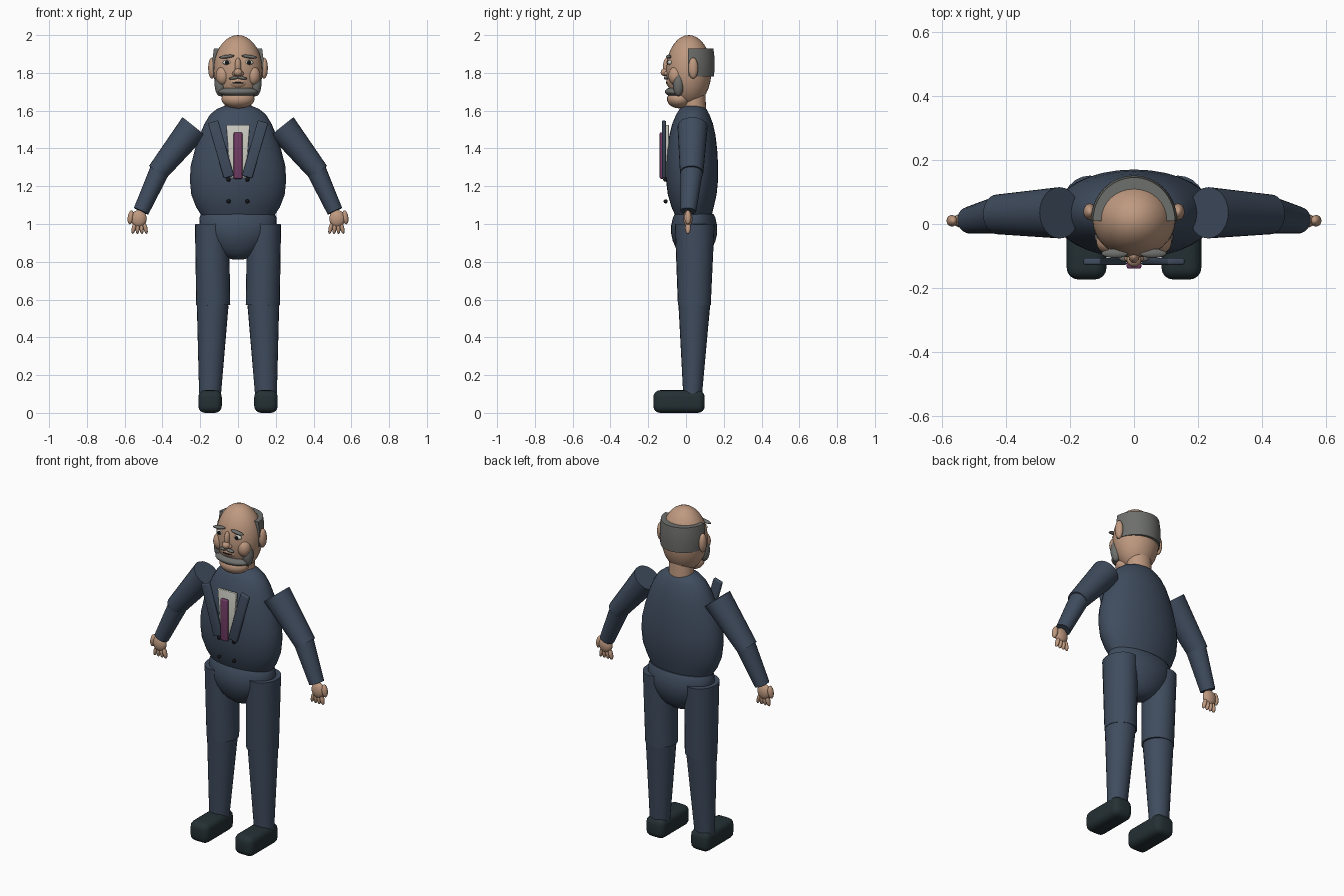
import bpy, bmesh, math
from mathutils import Vector, Matrix

if "Cube" in bpy.data.objects:
    bpy.data.objects.remove(bpy.data.objects["Cube"])


def material(name, rgb):
    m = bpy.data.materials.new(name)
    m.diffuse_color = (*rgb, 1)
    m.use_nodes = True
    m.node_tree.nodes["Principled BSDF"].inputs["Base Color"].default_value = m.diffuse_color
    return m


NAVY = material("navy cloth", (0.050, 0.072, 0.112))
DARK = material("dark lapel cloth", (0.034, 0.048, 0.072))
SHOE = material("shoe leather", (0.018, 0.030, 0.035))
SKIN = material("skin", (0.52, 0.32, 0.215))
HAIR = material("grey hair", (0.155, 0.16, 0.15))
SHIRT = material("shirt white", (0.62, 0.62, 0.56))
TIE = material("plum tie", (0.17, 0.045, 0.13))
BLACK = material("black", (0.008, 0.008, 0.01))


def finish(name, bm, mat, angle=40):
    bmesh.ops.recalc_face_normals(bm, faces=bm.faces)
    me = bpy.data.meshes.new(name)
    bm.to_mesh(me)
    bm.free()
    ob = bpy.data.objects.new(name, me)
    bpy.context.collection.objects.link(ob)
    me.materials.append(mat)
    bpy.ops.object.select_all(action='DESELECT')
    ob.select_set(True)
    bpy.context.view_layer.objects.active = ob
    bpy.ops.object.shade_smooth_by_angle(angle=math.radians(angle))
    return ob


def loft(name, rings, mat, n=32, start=0, sweep=2 * math.pi):
    """Stacked ellipses (z, rx, ry, cy); a partial sweep gives a closed sector."""
    bm = bmesh.new()
    full = sweep > 6.28
    steps = n if full else n + 1
    rows = []
    for z, rx, ry, cy in rings:
        angles = [start + sweep * i / n for i in range(steps)]
        rows.append([bm.verts.new((rx * math.cos(a), cy + ry * math.sin(a), z)) for a in angles])
    for a, b in zip(rows, rows[1:]):
        for i in range(steps):
            j = (i + 1) % steps
            bm.faces.new((a[i], a[j], b[j], b[i]))
    bm.faces.new(rows[0])
    bm.faces.new(rows[-1])
    return finish(name, bm, mat)


def ball(name, c, r, mat, tilt=0, seg=20):
    """Ellipsoid, tilted about the y axis."""
    bm = bmesh.new()
    bmesh.ops.create_uvsphere(bm, u_segments=seg, v_segments=seg // 2 + 2, radius=1)
    bm.transform(Matrix.Translation(c) @ Matrix.Rotation(tilt, 4, 'Y') @ Matrix.Diagonal((*r, 1)))
    return finish(name, bm, mat, 60)


def limb(name, a, b, ra, rb, mat):
    """Tapered elliptical tube from a to b; ra and rb are (across, depth)."""
    a, b = Vector(a), Vector(b)
    axis = (b - a).normalized()
    depth = (Vector((0, 1, 0)) - axis * axis.y).normalized()
    across = depth.cross(axis)
    bm = bmesh.new()
    n = 24
    rows = [[bm.verts.new(c + across * r[0] * math.cos(t) + depth * r[1] * math.sin(t))
             for t in (2 * math.pi * i / n for i in range(n))] for c, r in ((a, ra), (b, rb))]
    for i in range(n):
        j = (i + 1) % n
        bm.faces.new((rows[0][i], rows[0][j], rows[1][j], rows[1][i]))
    bm.faces.new(rows[0])
    bm.faces.new(rows[1])
    return finish(name, bm, mat)


def box(name, c, size, mat, bevel, tilt=0, segs=3, taper=1):
    """Bevelled box, tilted about y; taper scales the width of its lower end."""
    bm = bmesh.new()
    bmesh.ops.create_cube(bm, size=1)
    for v in bm.verts:
        if v.co.z < 0:
            v.co.x *= taper
    bm.transform(Matrix.Diagonal((*size, 1)))
    bmesh.ops.bevel(bm, geom=bm.edges[:], offset=bevel, segments=segs, profile=0.5, affect='EDGES')
    bm.transform(Matrix.Translation(c) @ Matrix.Rotation(tilt, 4, 'Y'))
    return finish(name, bm, mat)


# Torso, pelvis, neck
loft("torso", [(1.04, .19, .095, .04), (1.09, .222, .112, .035), (1.155, .247, .129, .033),
               (1.235, .255, .138, .032), (1.31, .25, .138, .032), (1.395, .228, .133, .032),
               (1.47, .203, .122, .034), (1.53, .178, .108, .035), (1.58, .148, .088, .036),
               (1.61, .11, .07, .037), (1.628, .065, .045, .038)], NAVY)
loft("pelvis", [(1.052, .195, .103, .043), (1.035, .203, .112, .043), (.99, .205, .122, .043),
                (.95, .195, .122, .043), (.91, .172, .113, .043), (.87, .138, .095, .043),
                (.84, .1, .075, .043), (.82, .06, .05, .043), (.811, .02, .02, .043)], NAVY)
limb("neck", (0, .045, 1.57), (0, .04, 1.7), (.073, .063), (.07, .062), SKIN)

# Shirt front and tie
box("shirt_front", (0, -.098, 1.385), (.126, .016, .28), SHIRT, .004, taper=.65)
box("tie", (0, -.128, 1.362), (.046, .022, .245), TIE, .006)

# Head, chin, muzzle, nose
ball("head", (0, .015, 1.812), (.13, .12, .188), SKIN, seg=32)
ball("chin", (0, -.035, 1.662), (.088, .066, .05), SKIN)
ball("muzzle", (0, -.06, 1.752), (.06, .045, .04), SKIN)
ball("nose_bridge", (0, -.1, 1.835), (.017, .022, .045), SKIN)
ball("nose_tip", (0, -.112, 1.803), (.023, .022, .021), SKIN)
ball("mouth", (0, -.099, 1.747), (.03, .008, .005), BLACK)

# Hair band round the back of the head, and chin beard
loft("hair_band", [(1.78, .131, .138, .01), (1.82, .135, .141, .01), (1.88, .134, .141, .01),
                   (1.928, .128, .135, .01)], HAIR, start=0, sweep=math.pi)
ball("beard", (0, -.052, 1.7), (.106, .06, .027), HAIR, seg=24)

for s, side in ((-1, "left"), (1, "right")):
    # Face details
    ball(side + "_ear", (s * .138, .038, 1.825), (.02, .026, .056), SKIN)
    ball(side + "_nostril", (s * .02, -.104, 1.797), (.011, .013, .012), SKIN)
    ball(side + "_eye", (s * .058, -.085, 1.855), (.024, .014, .013), SHIRT)
    ball(side + "_pupil", (s * .058, -.097, 1.855), (.011, .006, .011), BLACK)
    ball(side + "_brow", (s * .06, -.092, 1.886), (.042, .014, .009), HAIR, tilt=s * .12)
    ball(side + "_cheek", (s * .08, -.055, 1.785), (.038, .038, .05), SKIN)
    ball(side + "_whisker", (s * .094, -.04, 1.742), (.03, .03, .066), HAIR)
    ball(side + "_moustache", (s * .022, -.106, 1.773), (.026, .012, .008), HAIR, tilt=s * .15)

    # Lapel and buttons
    box(side + "_lapel", (s * .09, -.117, 1.395), (.056, .022, .305), NAVY, .007, tilt=s * .28)
    for z, y in ((1.235, -.11), (1.12, -.108)):
        ball(side + "_button", (s * .05, y, z), (.011, .011, .011), BLACK, seg=12)

    # Arm
    limb(side + "_upper_arm", (s * .232, .035, 1.515), (s * .427, .03, 1.273),
         (.08, .08), (.056, .062), NAVY)
    limb(side + "_forearm", (s * .415, .03, 1.282), (s * .513, .012, 1.068),
         (.053, .06), (.042, .042), NAVY)

    # Hand
    ball(side + "_palm", (s * .525, .01, 1.028), (.042, .024, .046), SKIN)
    ball(side + "_thumb", (s * .568, .01, 1.035), (.016, .018, .037), SKIN, tilt=-s * .15)
    for i in range(4):
        ball(side + "_finger", (s * (.491 + .02 * i), .01, .98), (.011, .015, .033), SKIN,
             tilt=s * (.25 - .16 * i), seg=12)

    # Leg and shoe
    limb(side + "_thigh", (s * .138, .046, 1.0), (s * .131, .044, .57),
         (.09, .105), (.09, .087), NAVY)
    limb(side + "_shin", (s * .134, .044, .572), (s * .148, .035, .1),
         (.084, .084), (.058, .05), NAVY)
    box(side + "_shoe", (s * .148, -.037, .06), (.124, .272, .12), SHOE, .036, segs=4)
